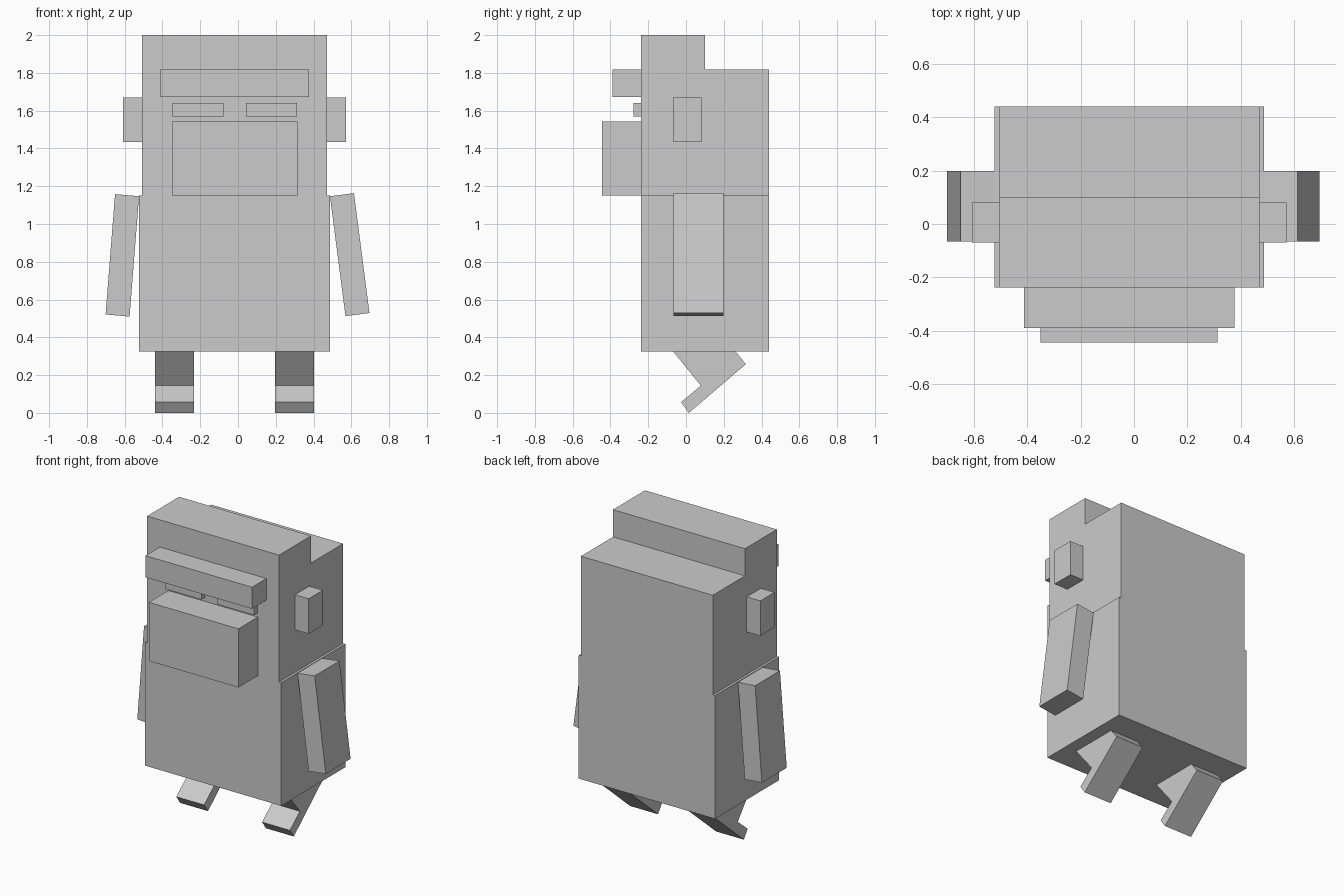
import bpy
import bmesh
from mathutils import Vector

cube = bpy.data.objects.get("Cube")
if cube:
    bpy.data.objects.remove(cube, do_unlink=True)

CX = -0.018  # centre line of the figure

grey = bpy.data.materials.new("light grey")
grey.use_nodes = True
grey.diffuse_color = (0.6, 0.6, 0.6, 1)
grey.node_tree.nodes["Principled BSDF"].inputs["Base Color"].default_value = (0.6, 0.6, 0.6, 1)


def prism(name, profile, axis, lo, hi):
    """Extrude a 2D profile along axis 'x' (y, z points) or 'y' (x, z points)."""
    def place(a, b, t):
        return Vector((t, a, b)) if axis == 'x' else Vector((a, t, b))
    bm = bmesh.new()
    face = bm.faces.new([bm.verts.new(place(a, b, lo)) for a, b in profile])
    ext = bmesh.ops.extrude_face_region(bm, geom=[face])
    verts = [g for g in ext["geom"] if isinstance(g, bmesh.types.BMVert)]
    bmesh.ops.translate(bm, verts=verts, vec=place(0, 0, hi - lo))
    bmesh.ops.recalc_face_normals(bm, faces=bm.faces)
    mesh = bpy.data.meshes.new(name)
    bm.to_mesh(mesh)
    bm.free()
    mesh.materials.append(grey)
    obj = bpy.data.objects.new(name, mesh)
    bpy.context.collection.objects.link(obj)
    return obj


def box(name, x, y, z):
    return prism(name, [(y[0], z[0]), (y[1], z[0]), (y[1], z[1]), (y[0], z[1])], 'x', *x)


def wide(half):
    return CX - half, CX + half


def mirrored(inner, outer, side):
    return tuple(sorted((CX + side * inner, CX + side * outer)))


FRONT, BACK = -0.238, 0.44

# Torso and stepped head
box("torso", wide(0.505), (FRONT, BACK), (0.324, 1.15))
prism("head", [(FRONT, 1.15), (BACK, 1.15), (BACK, 1.818), (0.10, 1.818),
               (0.10, 2.0), (FRONT, 2.0)], 'x', *wide(0.489))

# Face
box("brow", wide(0.395), (-0.39, FRONT), (1.673, 1.818))
box("muzzle", wide(0.332), (-0.444, FRONT), (1.15, 1.543))

# Bent leg with a forward foot, its top tucked inside the torso
leg = [(-0.14, 0.415), (0.079, 0.144), (-0.026, 0.057), (0.015, 0.0),
       (0.317, 0.258), (0.19, 0.415)]

for label, side in (("left", 1), ("right", -1)):
    box(label + "_eye", mirrored(0.06, 0.331, side), (-0.277, FRONT), (1.57, 1.641))
    box(label + "_ear", mirrored(0.489, 0.59, side), (-0.069, 0.081), (1.435, 1.67))
    prism(label + "_leg", leg, 'x', *mirrored(0.215, 0.421, side))

# Arms hang at slightly different angles
prism("left_arm", [(0.487, 1.147), (0.614, 1.163), (0.696, 0.529), (0.569, 0.512)],
      'y', -0.065, 0.198)
prism("right_arm", [(-0.651, 1.158), (-0.524, 1.147), (-0.574, 0.51), (-0.701, 0.521)],
      'y', -0.065, 0.198)
